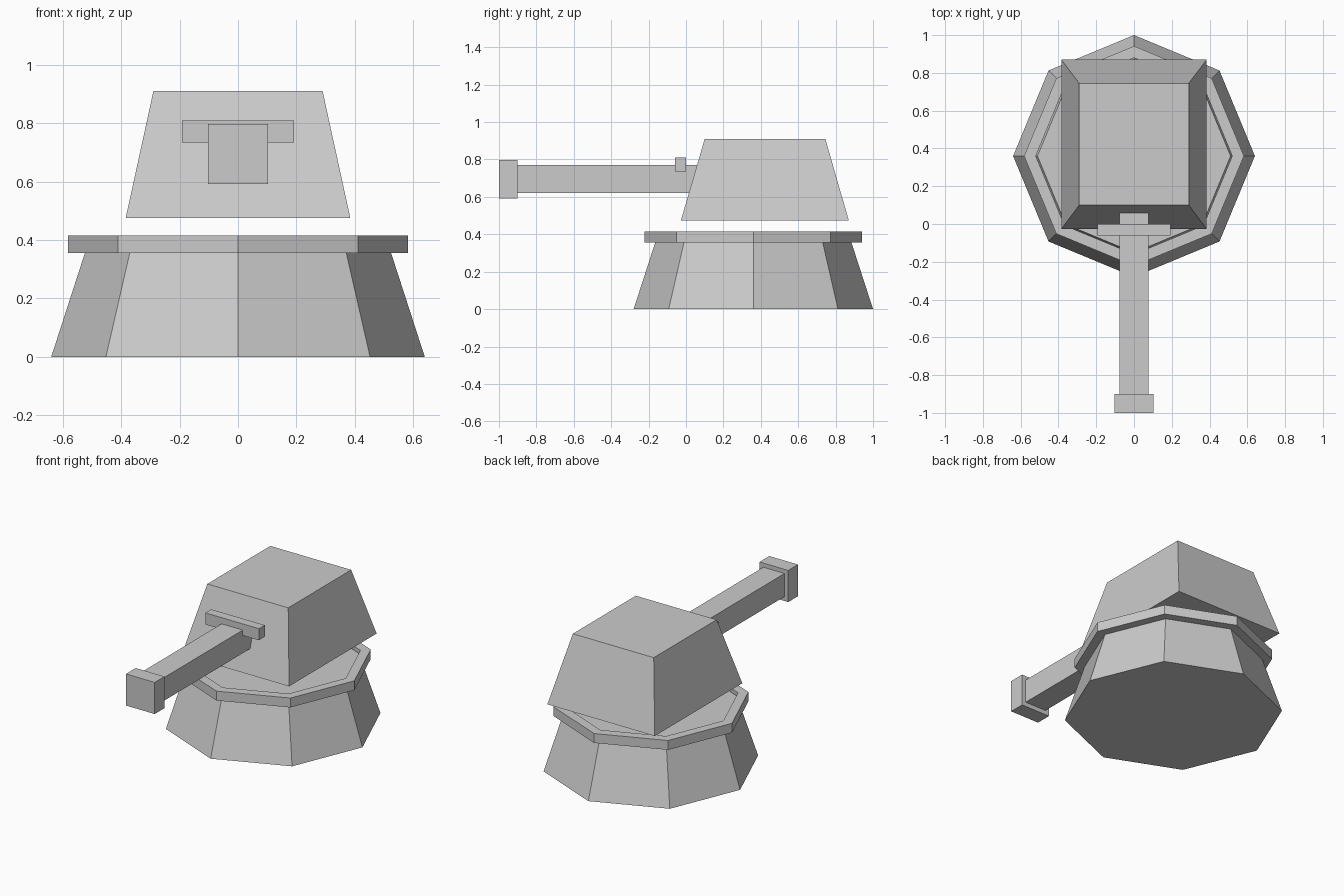
import bpy, bmesh
from math import sin, cos, pi

if "Cube" in bpy.data.objects:
    bpy.data.objects.remove(bpy.data.objects["Cube"])

CENTRE_Y = 0.36


def finish(name, bm):
    bmesh.ops.recalc_face_normals(bm, faces=bm.faces)
    mesh = bpy.data.meshes.new(name)
    bm.to_mesh(mesh)
    bm.free()
    obj = bpy.data.objects.new(name, mesh)
    bpy.context.collection.objects.link(obj)
    return obj


def loft(name, loops, closed=False):
    """Join successive point loops; cap the ends, or close into a ring."""
    bm = bmesh.new()
    rows = [[bm.verts.new(p) for p in loop] for loop in loops]
    pairs = list(zip(rows, rows[1:])) + ([(rows[-1], rows[0])] if closed else [])
    for a, b in pairs:
        for i in range(len(a)):
            j = (i + 1) % len(a)
            bm.faces.new((a[i], a[j], b[j], b[i]))
    if not closed:
        bm.faces.new(rows[0])
        bm.faces.new(rows[-1])
    return finish(name, bm)


def octagon(r, z):
    return [(r * sin(i * pi / 4), CENTRE_Y + r * cos(i * pi / 4), z) for i in range(8)]


def rect(half_x, y0, y1, z):
    return [(-half_x, y0, z), (half_x, y0, z), (half_x, y1, z), (-half_x, y1, z)]


def box(name, half_x, y0, y1, z0, z1):
    return loft(name, [rect(half_x, y0, y1, z0), rect(half_x, y0, y1, z1)])


# Tapered octagonal pedestal and the collar around its top
loft("pedestal", [octagon(0.64, 0), octagon(0.511, 0.398)])
loft("collar", [octagon(0.52, 0.355), octagon(0.582, 0.355),
                octagon(0.582, 0.416), octagon(0.52, 0.416)], closed=True)

# Tapered turret housing floating just above the collar
loft("turret_housing", [rect(0.385, -0.027, 0.87, 0.475),
                        rect(0.29, 0.10, 0.745, 0.91)])

# Gun
box("barrel", 0.076, -0.92, 0.10, 0.62, 0.77)
box("muzzle", 0.103, -1.0, -0.90, 0.592, 0.797)
box("sight_bar", 0.192, -0.06, 0.0, 0.735, 0.81)
